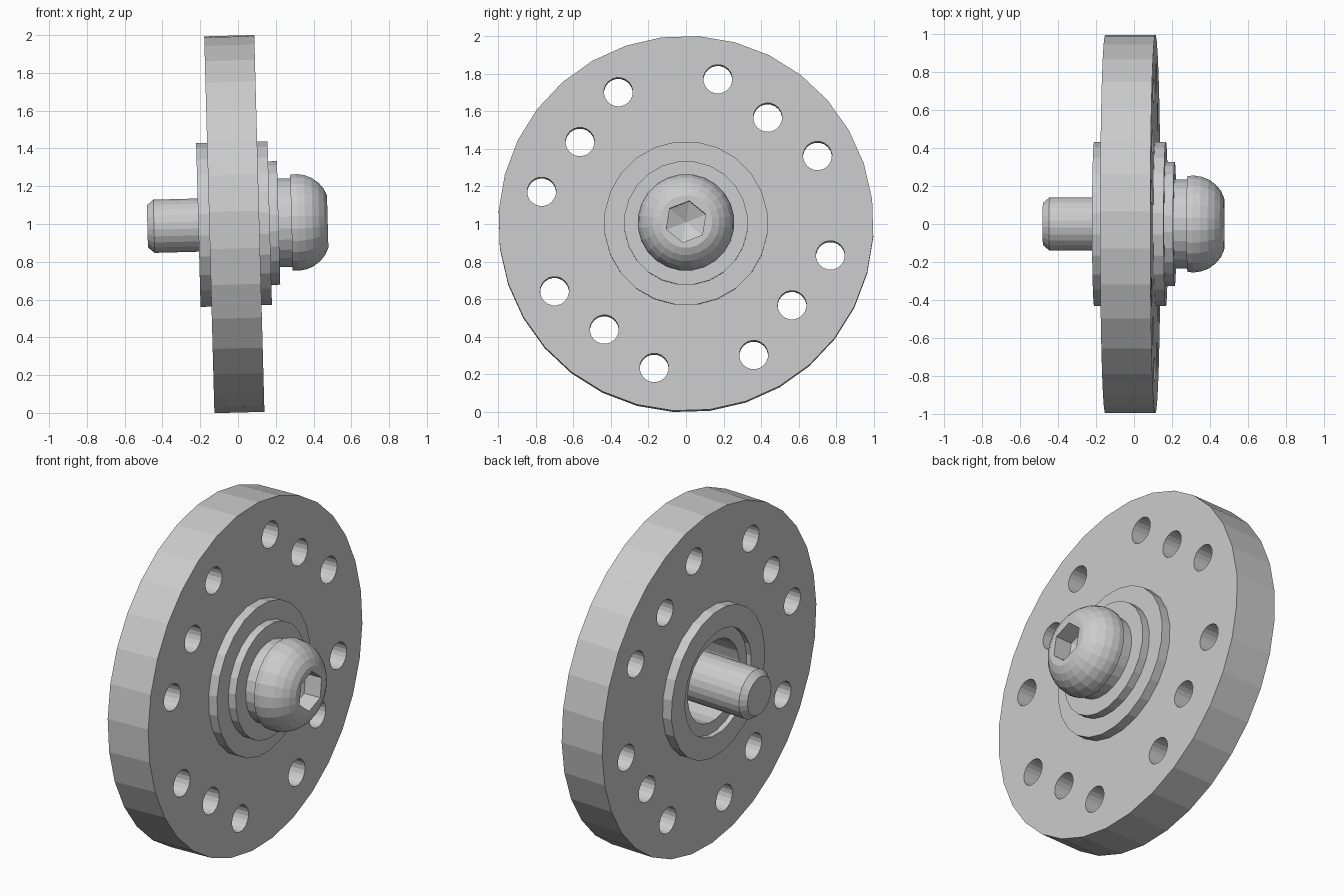
import bpy
from math import sin, cos, pi, radians
from mathutils import Matrix

if "Cube" in bpy.data.objects:
    bpy.data.objects.remove(bpy.data.objects["Cube"])

# The whole assembly leans slightly about y and is turned about its own axle
TILT = Matrix.Translation((0, 0, 1)) @ Matrix.Rotation(radians(-1.55), 4, 'Y')
TURN = radians(7.4)


def make(name, verts, faces):
    me = bpy.data.meshes.new(name)
    me.from_pydata(verts, [], faces)
    me.validate()
    ob = bpy.data.objects.new(name, me)
    bpy.context.collection.objects.link(ob)
    ob.matrix_world = TILT
    return ob


def lathe_data(profile, sides, closed=False, turn=TURN, centre=(0, 0)):
    """Spin (x, radius) points about x, listed from +x to -x along the outside."""
    n = len(profile)
    verts = [(x, centre[0] + r * cos(turn + 2 * pi * k / sides),
              centre[1] + r * sin(turn + 2 * pi * k / sides))
             for x, r in profile for k in range(sides)]
    faces = []
    for i in range(n if closed else n - 1):
        a, b = i * sides, (i + 1) % n * sides
        for k in range(sides):
            m = (k + 1) % sides
            faces.append((a + k, b + k, b + m, a + m))
    if not closed:
        faces.append(tuple(range(sides)))
        faces.append(tuple(reversed(range((n - 1) * sides, n * sides))))
    return verts, faces


def lathe(name, profile, sides, **kw):
    return make(name, *lathe_data(profile, sides, **kw))


def cut(ob, cutter):
    cutter.hide_render = True
    cutter.hide_viewport = False
    cutter.display_type = 'WIRE'
    mod = ob.modifiers.new("cut", 'BOOLEAN')
    mod.operation = 'DIFFERENCE'
    mod.solver = 'EXACT'
    mod.object = cutter


# Large disc with a hidden central bore
disc = lathe("wheel_disc", [(.113, .35), (.113, 1), (-.152, 1), (-.152, .35)],
             32, closed=True)

# Four straight rows of three through holes
verts, faces = [], []
for q in range(4):
    mid = radians(45 + 90 * q) + TURN
    for off in (-.335, 0, .335):
        c = (.713 * cos(mid) - off * sin(mid), .713 * sin(mid) + off * cos(mid))
        v, f = lathe_data([(.3, .077), (-.3, .077)], 20, centre=c)
        faces += [tuple(i + len(verts) for i in face) for face in f]
        verts += v
cut(disc, make("hole_cutter", verts, faces))

# Stepped bearing hub, open at the back around the axle
lathe("bearing_hub", [(.168, .33), (.168, .437), (-.21, .437), (-.21, .31),
                      (-.18, .31), (-.18, .24), (.10, .24), (.10, .12),
                      (.215, .12), (.215, .33)], 24, closed=True)

# Spacer between the bearing and the bolt head
lathe("spacer", [(.288, .236), (.20, .236)], 24)

# Button head bolt with a chamfered shaft
bolt = lathe("axle_bolt", [(.475, .14), (.457, .178), (.43, .21), (.395, .236),
                           (.355, .252), (.315, .258), (.283, .255), (.283, .142),
                           (-.445, .142), (-.48, .112)], 24)

# Hexagonal socket with a conical floor
cut(bolt, lathe("socket_cutter", [(.6, .112), (.37, .112), (.325, .002)], 6,
                turn=radians(21)))
